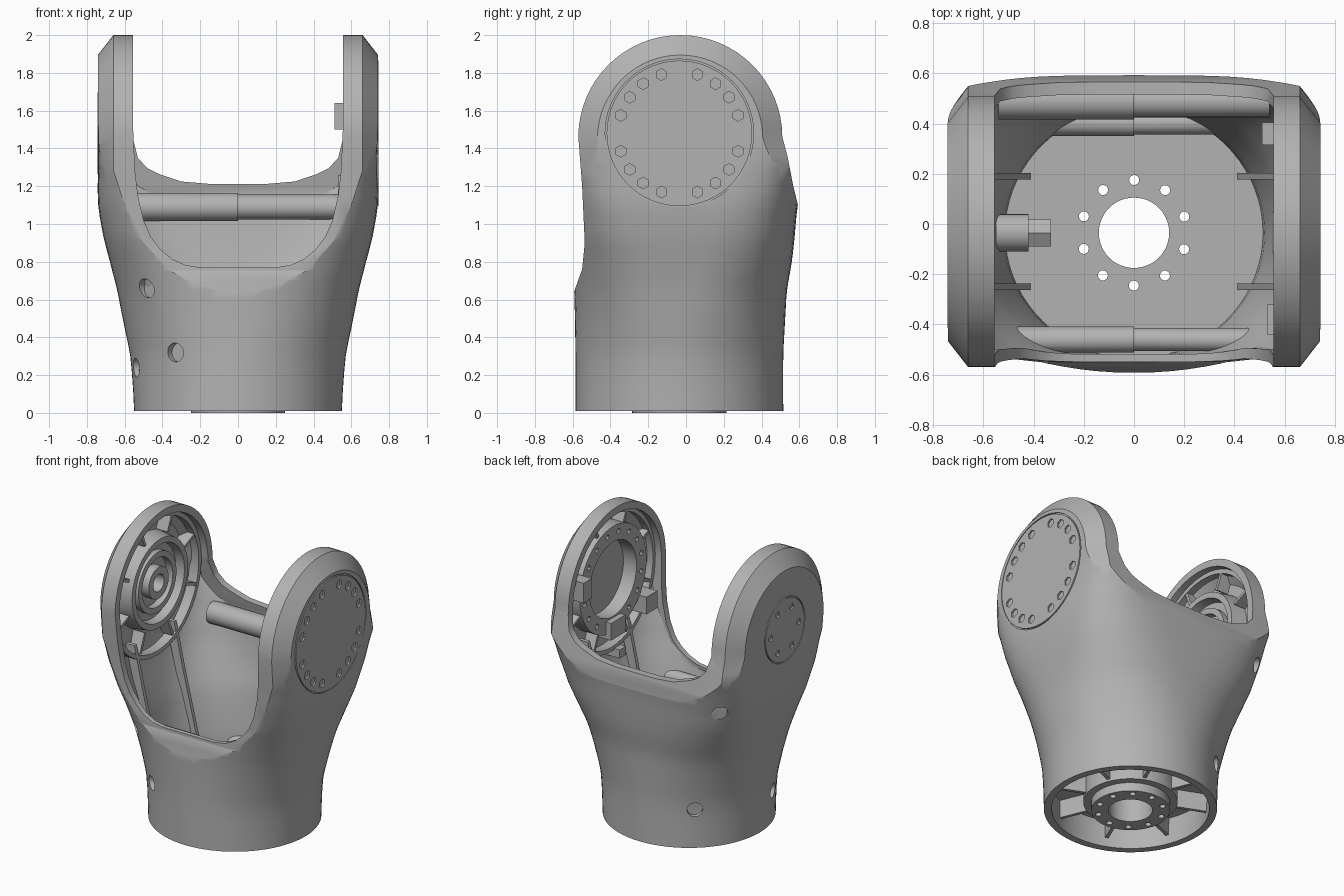
import bpy, bmesh, math
from mathutils import Vector, Matrix

if "Cube" in bpy.data.objects:
    bpy.data.objects.remove(bpy.data.objects["Cube"], do_unlink=True)

grey = bpy.data.materials.new("cast_grey")
grey.use_nodes = True
grey.diffuse_color = (0.45, 0.45, 0.45, 1)
grey.node_tree.nodes["Principled BSDF"].inputs["Base Color"].default_value = (0.45, 0.45, 0.45, 1)

CY, AXIS_Z = -0.035, 1.48     # base centre line and joint axis height
TAU = 2 * math.pi


def finish(name, bm):
    bmesh.ops.recalc_face_normals(bm, faces=bm.faces)
    mesh = bpy.data.meshes.new(name)
    bm.to_mesh(mesh)
    bm.free()
    mesh.materials.append(grey)
    ob = bpy.data.objects.new(name, mesh)
    bpy.context.collection.objects.link(ob)
    return ob


def bridge(name, rings, closed=False):
    """Skin a list of point rings; cap the ends unless the rings form a loop."""
    bm = bmesh.new()
    rows = [[bm.verts.new(p) for p in ring] for ring in rings]
    n = len(rows[0])
    pairs = list(zip(rows, rows[1:])) + ([(rows[-1], rows[0])] if closed else [])
    for a, b in pairs:
        for i in range(n):
            j = (i + 1) % n
            bm.faces.new((a[i], a[j], b[j], b[i]))
    if not closed:
        bm.faces.new(rows[0])
        bm.faces.new(rows[-1])
    return finish(name, bm)


def lathe(name, profile, centre, axis, segs=48, closed=True):
    """Spin (radius, height) points about an axis; closed gives a ring."""
    rot = Vector((0, 0, 1)).rotation_difference(Vector(axis)).to_matrix()
    rings = [[Vector(centre) + rot @ Vector((r * math.cos(TAU * i / segs), r * math.sin(TAU * i / segs), h))
              for i in range(segs)] for r, h in profile]
    return bridge(name, rings, closed)


def rod(name, r, length, centre, axis, segs=24):
    return lathe(name, [(r, 0), (r, length)], centre, axis, segs, False)


def ring(name, ro, ri, length, centre, axis):
    return lathe(name, [(ro, 0), (ro, length), (ri, length), (ri, 0)], centre, axis)


def box(name, size, matrix):
    bm = bmesh.new()
    bmesh.ops.create_cube(bm, size=1, matrix=matrix @ Matrix.Diagonal((*size, 1)))
    return finish(name, bm)


def cut(ob, tool, op='DIFFERENCE'):
    bpy.context.view_layer.objects.active = ob
    mod = ob.modifiers.new("cut", 'BOOLEAN')
    mod.operation, mod.object, mod.solver = op, tool, 'EXACT'
    bpy.ops.object.modifier_apply(modifier=mod.name)
    bpy.data.objects.remove(tool, do_unlink=True)


# Housing body: round at the base, boxy at the joint (z, half width, front, back, exponent)
SECTIONS = [(0.01, .55, -.585, .515, 2), (.3, .57, -.585, .515, 2), (.5, .61, -.588, .525, 2.15),
            (.65, .64, -.592, .535, 2.4), (.8, .678, -.6, .56, 2.8), (.93, .712, -.61, .575, 3.3),
            (1.1, .74, -.625, .592, 4), (1.3, .742, -.645, .63, 5.5), (1.5, .742, -.7, .7, 9), (2.1, .742, -.7, .7, 9)]


def smooth_rows(rows, steps=3):
    """Cubic interpolation through the key sections."""
    out = []
    for k in range(len(rows) - 1):
        p0, p1, p2, p3 = (rows[min(max(k + o, 0), len(rows) - 1)] for o in (-1, 0, 1, 2))
        for i in range(steps):
            t = i / steps
            row = [b + t * (c - a) / 2 + t * t * (a - 2.5 * b + 2 * c - d / 2) + t ** 3 * (1.5 * (b - c) + (d - a) / 2)
                   for a, b, c, d in zip(p0, p1, p2, p3)]
            row[0] = p1[0] + t * (p2[0] - p1[0])
            out.append(row)
    return out + [rows[-1]]


def loft(name, inset, start):
    rings = []
    for k, (z, hx, front, back, n) in enumerate(smooth_rows(SECTIONS)):
        mid, hy = (front + back) / 2, (back - front) / 2 - inset
        pts = []
        for i in range(72):
            c, s = math.cos(TAU * i / 72), math.sin(TAU * i / 72)
            pts.append(((hx - inset) * math.copysign(abs(c) ** (2 / n), c),
                        mid + hy * math.copysign(abs(s) ** (2 / n), s), start if k == 0 else z))
        rings.append(pts)
    return bridge(name, rings)


def side_profile(d):
    """Side outline with a round head, moved inward by d."""
    pts = [(-.75, -.2), (-.75, .55), (-.6 + d * .3, .62), (-.55 + d * .6, .76), (-.536 + d * .85, .9), (-.55 + d, 1.2)]
    for i in range(33):
        a = math.pi * (1 - i / 32)
        pts.append((-.03 + (.54 - d) * math.cos(a), 1.46 + (.54 - d) * math.sin(a)))
    return pts + [(.537 - d, 1.36), (.568 - d, 1.2), (.6 - d, 1.07), (.7 - d * .5, .85), (.75, .55), (.75, -.2)]


def side_prism(stations):
    return bridge("side_prism", [[(x, y, z) for y, z in side_profile(d)] for x, d in stations])


shell = loft("housing_shell", 0, .01)
cut(shell, side_prism([(-.8, .18), (-.66, 0), (.66, 0), (.8, .18)]), 'INTERSECT')
cavity = loft("cavity", .05, -.1)
cut(cavity, side_prism([(-.76, .22), (-.63, .05), (.63, .05), (.76, .22)]), 'INTERSECT')
cut(shell, cavity)

# Open yoke: deep mouth at the front, shallow one at the back
FRONT_U = [(.555, 2.2), (.555, 1.5), (.545, 1.28), (.53, 1.15), (.5, 1.02), (.46, .93), (.41, .865), (.35, .815),
           (.28, .783), (.2, .77)]
BACK_U = [(.555, 2.2), (.555, 1.45), (.53, 1.35), (.48, 1.295), (.42, 1.265), (.3, 1.225), (.15, 1.212)]
for half, y0, y1 in ((FRONT_U, -1, 0.001), (BACK_U, 0, 1)):
    outline = half + [(-x, z) for x, z in reversed(half)]
    cut(shell, bridge("mouth", [[(x, y, z) for x, z in outline] for y in (y0, y1)]))

# Blind access holes around one side
for x, y, z in ((-.33, -.483, .32), (-.49, -.455, .66), (-.35, .4, .28), (-.62, .5, 1.06), (-.53, -.19, .24)):
    out = Vector((x, y - CY, 0)).normalized()
    cut(shell, rod("hole", .05, .2, Vector((x, y, z)) - out * .035, out))

# Joint covers set flush into shallow seats, with fastener pockets
QUAD = [a + q for q in (0, 90, 180, 270) for a in (17, 36, 54, 73)]
for name, s, r, bolt_r, angles, pocket in (("large_joint_cover", 1, .385, .325, QUAD, .031),
                                           ("small_joint_cover", -1, .215, .155, range(0, 360, 60), .022)):
    cut(shell, rod("seat", r + .008, .1, (s * .732, CY, AXIS_Z), (s, 0, 0), 64))
    cover = rod(name, r, .038, (s * .705, CY, AXIS_Z), (s, 0, 0), 64)
    for a in angles:
        a = math.radians(a)
        at = (CY + bolt_r * math.cos(a), AXIS_Z + bolt_r * math.sin(a))
        cut(cover, rod("pocket", pocket, .1, (s * .715, *at), (s, 0, 0), 6))
        rod("cover_bolt", pocket * .6, .02, (s * .712, *at), (s, 0, 0), 6)

# Stepped bearing hub inside the right arm
lathe("bearing_hub", [(.33, 0), (.31, .13), (.27, .13), (.26, .07), (.21, .07), (.21, .11), (.17, .11),
                      (.17, .06), (.11, .06), (.11, .12), (.06, .12), (.06, 0)], (-.71, CY, AXIS_Z), (1, 0, 0))
# Flange with a large bore inside the left arm, and blocks around it
flange = ring("bore_flange", .37, .26, .12, (.71, CY, AXIS_Z), (-1, 0, 0))
for i in range(16):
    a = TAU * (i + .5) / 16
    cut(flange, rod("hole", .018, .05, (.57, CY + .32 * math.cos(a), AXIS_Z + .32 * math.sin(a)), (1, 0, 0), 10))
for name, size, at in (("flange_stop", (.12, .16, .12), (.61, CY, AXIS_Z - .33)),
                       ("cable_block", (.16, .09, .14), (.59, .36, 1.57)),
                       ("lower_block", (.14, .12, .12), (.6, -.38, 1.2)),
                       ("small_lug", (.12, .07, .06), (.62, -.1, .95))):
    box(name, size, Matrix.Translation(at))

for s in (-1, 1):
    # Arm rim ring and radial webs
    ring("arm_ring", .49, .46, .07, (s * .672, CY, 1.46), (-s, 0, 0))
    for i in range(8):
        turn = Matrix.Translation((s * .65, CY, AXIS_Z)) @ Matrix.Rotation(TAU * (i + .5) / 8, 4, 'X')
        box("arm_web", (.09, .14, .02), turn @ Matrix.Translation((0, .4, 0)))
    # Upright wall ribs
    for y in (.19, -.25):
        rib = [(.485, .22), (.535, .5), (.61, .8), (.69, 1.12), (.62, 1.12), (.55, .8), (.41, .22)]
        bridge("wall_rib", [[(s * x, y + t, z) for x, z in rib] for t in (-.013, .013)])

# Cross tubes, each in two halves of slightly different bore, trimmed to the wall
for name, y, z, r, reach in (("back_cross_tube", .49, 1.09, .075, .54), ("front_cross_tube", -.46, .68, .052, .53),
                             ("low_cross_tube", .4, .28, .05, .4)):
    for side, s, scale in (("right", -1, 1), ("left", 1, .88)):
        tube = rod(name + "_" + side, r * scale, reach, (0, y, z), (s, 0, 0))
        cut(tube, loft("tube_limit", .03, -.1), 'INTERSECT')

# Side plug with a hexagonal tip
rod("side_plug", .075, .13, (-.55, CY, .39), (1, 0, 0))
rod("side_plug_tip", .062, .09, (-.42, CY, .39), (1, 0, 0), 6)

# Base floor, mounting hub and webs
floor = ring("base_floor", .535, .14, .03, (0, CY, .2), (0, 0, 1))
base_hub = lathe("base_hub", [(.3, .21), (.3, .06), (.25, .06), (.25, 0), (.14, 0), (.14, .21)], (0, CY, 0), (0, 0, 1))
for i in range(10):
    a = TAU * i / 10 + .003
    for part in (floor, base_hub):
        cut(part, rod("hole", .02, .5, (.21 * math.sin(a), CY + .21 * math.cos(a), -.1), (0, 0, 1), 14))
for i in range(8):
    turn = Matrix.Translation((0, CY, .14)) @ Matrix.Rotation(TAU * (i + .5) / 8, 4, 'Z')
    box("base_web", (.25, .022, .13), turn @ Matrix.Translation((.41, 0, 0)))

# Smooth curved faces while keeping crisp edges
bpy.ops.object.select_all(action='DESELECT')
for ob in bpy.context.collection.objects:
    if ob.type == 'MESH':
        ob.select_set(True)
        bpy.context.view_layer.objects.active = ob
bpy.ops.object.shade_smooth_by_angle(angle=math.radians(32))
